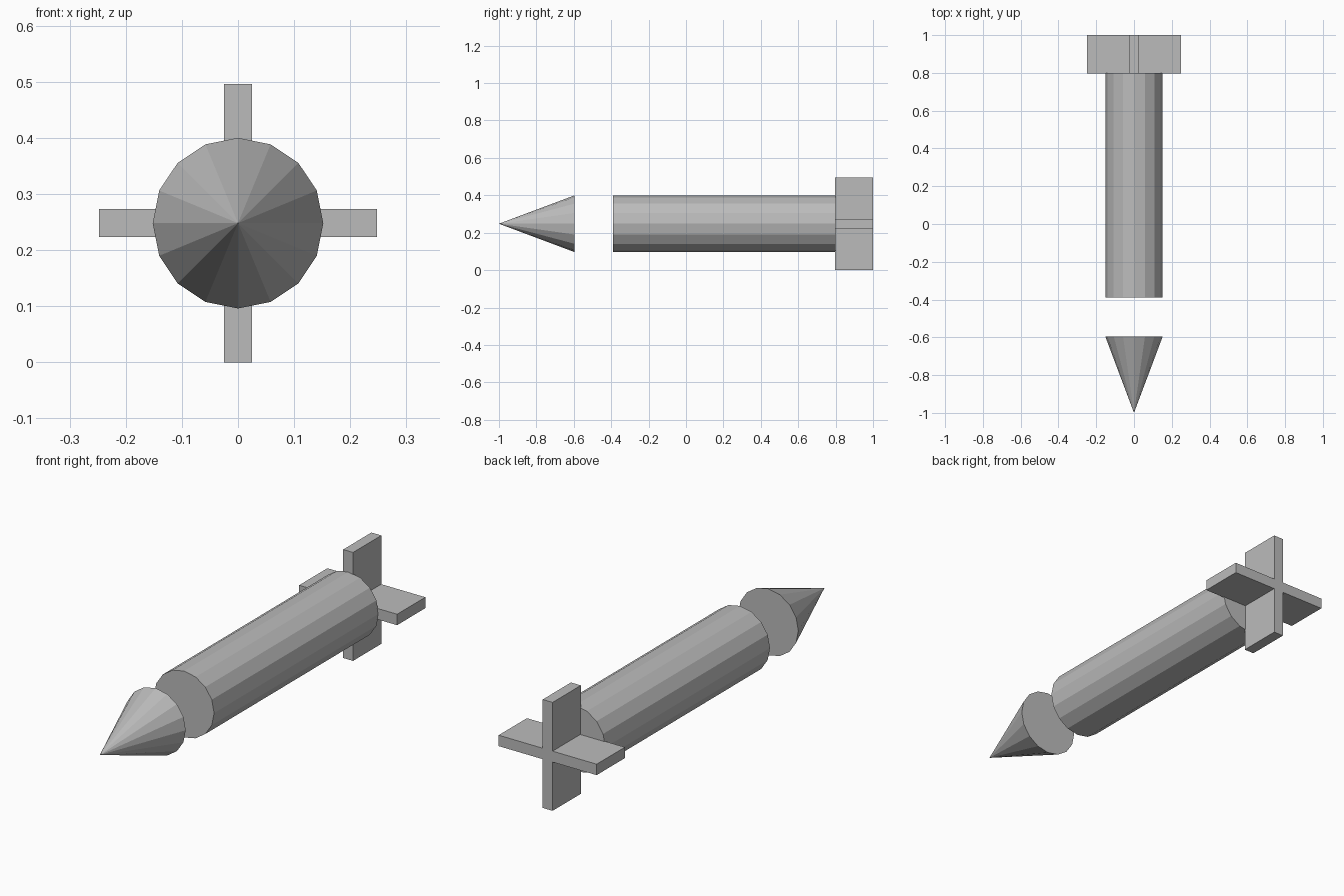
import bpy
from math import radians

AXIS_Z = 0.248
RADIUS = 0.152
SIDES = 16

cube = bpy.data.objects.get("Cube")
if cube:
    bpy.data.objects.remove(cube, do_unlink=True)

grey = bpy.data.materials.new("plain grey")
grey.use_nodes = True
colour = (0.5, 0.5, 0.5, 1)
grey.diffuse_color = colour
grey.node_tree.nodes["Principled BSDF"].inputs["Base Color"].default_value = colour


def finish(name):
    obj = bpy.context.object
    obj.name = name
    obj.data.materials.append(grey)
    return obj


def round_part(name, front, back, front_radius):
    """Faceted cone or cylinder lying along y, flat shaded."""
    bpy.ops.mesh.primitive_cone_add(
        vertices=SIDES, radius1=RADIUS, radius2=front_radius, depth=back - front,
        location=(0, (front + back) / 2, AXIS_Z), rotation=(radians(90), 0, 0))
    return finish(name)


def fin_plate(name, width, height):
    """Flat plate crossing the axis behind the body."""
    bpy.ops.mesh.primitive_cube_add(size=1, location=(0, 0.898, AXIS_Z))
    obj = finish(name)
    obj.scale = (width, 0.204, height)
    return obj


# Pointed nose, separated from the body by a gap
round_part("nose_cone", -1, -0.595, 0)

# Long body
round_part("body", -0.39, 0.8, RADIUS)

# Crossed tail fins
fin_plate("upright_fin", 0.05, 0.496)
fin_plate("level_fin", 0.496, 0.05)
